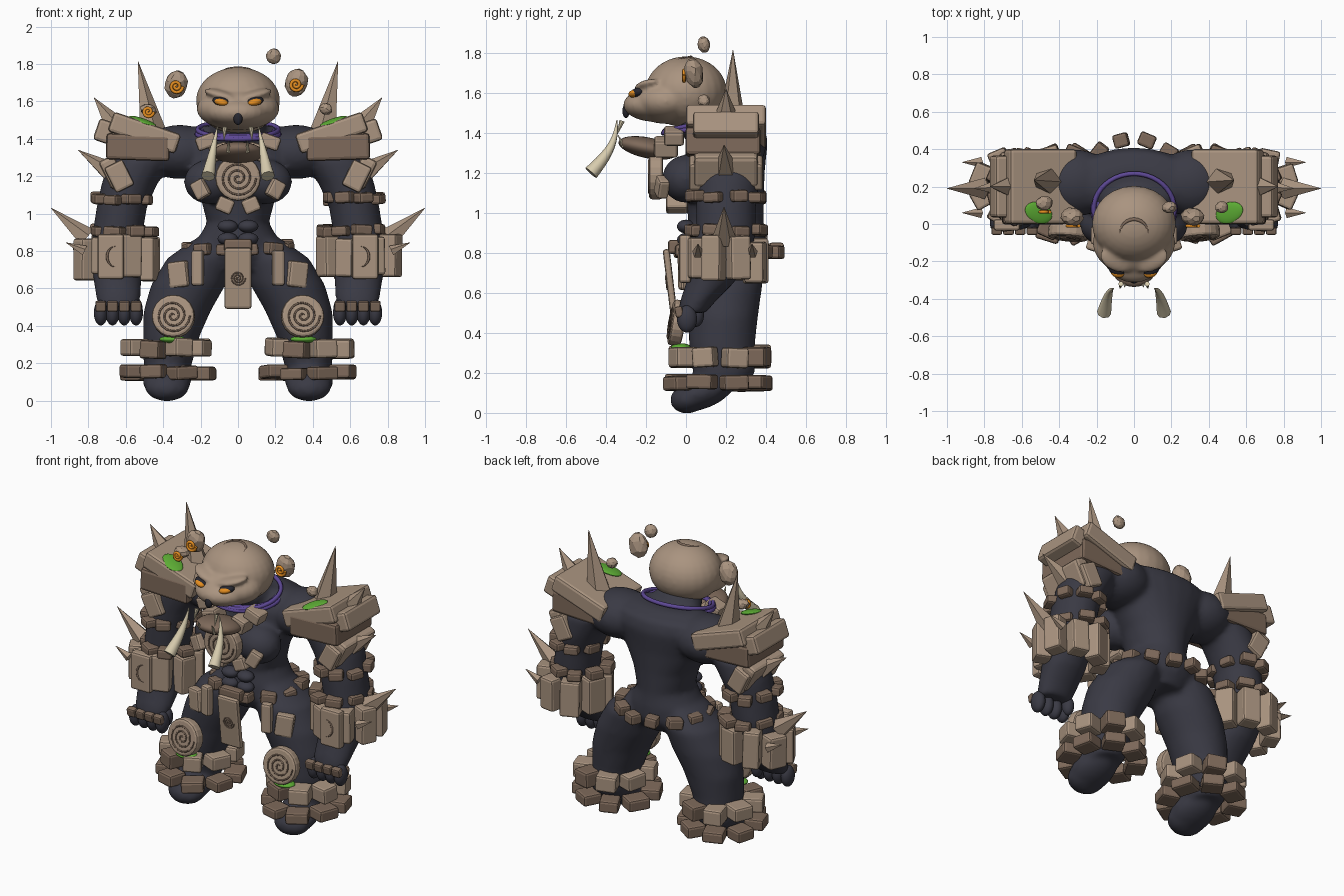
import bpy, bmesh, math, random
from mathutils import Vector, Matrix, Euler

if "Cube" in bpy.data.objects:
    bpy.data.objects.remove(bpy.data.objects["Cube"])

random.seed(4)
PI = math.pi


def mat(name, c):
    m = bpy.data.materials.new(name)
    m.diffuse_color = (*c, 1)
    m.use_nodes = True
    m.node_tree.nodes["Principled BSDF"].inputs["Base Color"].default_value = m.diffuse_color
    return m


STONE = mat("stone", (0.40, 0.295, 0.215))
DARK = mat("dark_stone", (0.21, 0.143, 0.103))
BODY = mat("slate_skin", (0.042, 0.042, 0.058))
ORANGE = mat("orange_glow", (0.78, 0.27, 0.015))
GREEN = mat("moss_green", (0.11, 0.42, 0.035))
PURPLE = mat("purple_rope", (0.11, 0.065, 0.3))
IVORY = mat("ivory", (0.68, 0.6, 0.42))
BLACK = mat("black", (0.02, 0.02, 0.028))


def finish(name, bm, m, smooth=False):
    bmesh.ops.recalc_face_normals(bm, faces=bm.faces)
    me = bpy.data.meshes.new(name)
    for f in bm.faces:
        f.smooth = smooth
    bm.to_mesh(me)
    bm.free()
    me.materials.append(m)
    ob = bpy.data.objects.new(name, me)
    bpy.context.collection.objects.link(ob)
    return ob


def bevel(ob, w, seg=2):
    b = ob.modifiers.new("bevel", "BEVEL")
    b.width, b.segments = w, seg


def xf(c, s, r=(0, 0, 0)):
    return Matrix.LocRotScale(Vector(c), Euler(r), Vector(s))


def box(name, c, s, m, r=(0, 0, 0), bev=0.014):
    bm = bmesh.new()
    bmesh.ops.create_cube(bm, size=1, matrix=Matrix.Diagonal((*s, 1)))
    ob = finish(name, bm, m)
    ob.location, ob.rotation_euler = c, r
    bevel(ob, bev)
    return ob


def add_ball(bm, c, s, r=(0, 0, 0)):
    bmesh.ops.create_uvsphere(bm, u_segments=24, v_segments=16, radius=1, matrix=xf(c, s, r))


def ball(name, c, s, m, r=(0, 0, 0)):
    bm = bmesh.new()
    add_ball(bm, c, s, r)
    return finish(name, bm, m, True)


def add_loft(bm, rings, n=24):
    """Horizontal elliptical rings: x, y, z, rx, ry."""
    loops = [[bm.verts.new((x + rx * math.cos(2 * PI * i / n), y + ry * math.sin(2 * PI * i / n), z))
              for i in range(n)] for x, y, z, rx, ry in rings]
    for a, b in zip(loops, loops[1:]):
        for i in range(n):
            bm.faces.new((a[i], a[(i + 1) % n], b[(i + 1) % n], b[i]))
    bm.faces.new(loops[0][::-1])
    bm.faces.new(loops[-1])


def fuse(ob, voxel, its):
    r = ob.modifiers.new("fuse", "REMESH")
    r.mode, r.voxel_size, r.use_smooth_shade = "VOXEL", voxel, True
    s = ob.modifiers.new("soften", "SMOOTH")
    s.factor, s.iterations = 0.5, its


def spike(name, base, tip, r, m=STONE, n=5):
    base, tip = Vector(base), Vector(tip)
    d = tip - base
    bm = bmesh.new()
    mx = Matrix.Translation((base + tip) / 2) @ d.to_track_quat("Z", "Y").to_matrix().to_4x4()
    bmesh.ops.create_cone(bm, cap_ends=True, segments=n, radius1=r, radius2=0.001, depth=d.length, matrix=mx)
    return finish(name, bm, m)


def wire(name, pts, w, m, radii=None, cyclic=False):
    cu = bpy.data.curves.new(name, "CURVE")
    cu.dimensions, cu.bevel_depth, cu.bevel_resolution, cu.use_fill_caps = "3D", w, 2, True
    sp = cu.splines.new("POLY")
    sp.points.add(len(pts) - 1)
    for i, p in enumerate(pts):
        sp.points[i].co = (*p, 1)
        sp.points[i].radius = radii[i] if radii else 1
    sp.use_cyclic_u = cyclic
    cu.materials.append(m)
    ob = bpy.data.objects.new(name, cu)
    bpy.context.collection.objects.link(ob)
    return ob


def spiral(name, c, R, m, w, turns=3, r=(0, 0, 0)):
    N = 16 * turns
    pts = [(R * i / N * math.cos(2 * PI * i / 16), 0, R * i / N * math.sin(2 * PI * i / 16)) for i in range(2, N + 1)]
    ob = wire(name, pts, w, m)
    ob.location, ob.rotation_euler = c, r


def disc(name, c, R, d, r):
    """Round stone facing -y with a carved spiral."""
    bm = bmesh.new()
    bmesh.ops.create_cone(bm, cap_ends=True, segments=20, radius1=R, radius2=R, depth=d,
                          matrix=Matrix.Rotation(PI / 2, 4, "X"))
    ob = finish(name, bm, STONE)
    ob.location, ob.rotation_euler = c, r
    bevel(ob, 0.015)
    spiral(name + "_spiral", Vector(c) + Euler(r).to_matrix() @ Vector((0, -d / 2, 0)), R * 0.8, DARK, 0.005, 3, r)


def band(name, c, rx, ry, n, s, mats, jz=0.008, tilt=0.07, yaw=0.15):
    """Ring of loose stone blocks around a limb."""
    for i in range(n):
        a = 2 * PI * (i + 0.5) / n - PI / 2
        p = (c[0] + rx * math.cos(a), c[1] + ry * math.sin(a), c[2] + random.uniform(-jz, jz))
        nrm = math.atan2(math.sin(a) / ry, math.cos(a) / rx) + PI / 2
        k = random.uniform(0.88, 1.08)
        box(name, p, (s[0] * k, s[1], s[2] * random.uniform(0.9, 1.08)), mats[i % len(mats)],
            (0, random.uniform(-tilt, tilt), nrm + random.uniform(-yaw, yaw)))


# Fused body: torso, arms, legs
bm = bmesh.new()
add_loft(bm, [(0, .2, .70, .17, .15), (0, .2, .78, .23, .2), (0, .2, .86, .22, .2), (0, .2, .95, .165, .19),
              (0, .195, 1.08, .2, .195), (0, .19, 1.22, .28, .205), (0, .21, 1.36, .35, .2), (0, .22, 1.43, .33, .17),
              (0, .2, 1.47, .22, .1)])
add_ball(bm, (0, .08, 1.45), (.15, .13, .1))
for s in (-1, 1):
    add_ball(bm, (s * .15, 0, 1.17), (.14, .12, .12))
    add_ball(bm, (s * .31, .22, 1.33), (.2, .18, .145))
    add_loft(bm, [(s * .43, .2, 1.36, .1, .12), (s * .52, .21, 1.28, .17, .16), (s * .58, .21, 1.16, .15, .16),
                  (s * .62, .2, 1.04, .135, .15), (s * .64, .2, .92, .135, .15), (s * .65, .18, .78, .14, .15),
                  (s * .645, .12, .65, .13, .12), (s * .64, .06, .56, .12, .09), (s * .64, .03, .5, .11, .07)])
    add_loft(bm, [(s * .14, .2, .86, .1, .14), (s * .2, .2, .76, .18, .19), (s * .265, .19, .62, .2, .19),
                  (s * .325, .185, .48, .18, .175), (s * .357, .18, .34, .15, .165), (s * .375, .19, .2, .13, .155),
                  (s * .38, .17, .12, .11, .12)])
    add_ball(bm, (s * .38, .08, .105), (.13, .17, .085), (.35, 0, 0))
    add_ball(bm, (s * .38, .02, .075), (.12, .1, .075), (.35, 0, 0))
fuse(finish("body", bm, BODY, True), 0.018, 6)

# Head with wide face and soft frowning brows
bm = bmesh.new()
add_ball(bm, (0, 0, 1.605), (.225, .205, .178))
add_ball(bm, (0, -.15, 1.54), (.17, .165, .085))
add_ball(bm, (0, -.1, 1.56), (.222, .17, .115))
for s in (-1, 1):
    add_ball(bm, (s * .09, -.19, 1.635), (.1, .065, .025), (0, -s * .25, s * .4))
fuse(finish("head", bm, STONE, True), 0.011, 8)
ball("mouth", (0, -.3, 1.51), (.024, .018, .036), BLACK)
ball("lower_jaw", (0, -.19, 1.325), (.135, .15, .052), DARK, (-.2, 0, 0))
arc = [PI * (i / 16 * 1.3 - .15) for i in range(17)]
wire("head_crescent", [(.075 * math.cos(a), -.05 + .075 * math.sin(a), 1.6 + .178 * math.sqrt(
    1 - (.075 * math.cos(a) / .225) ** 2 - ((-.05 + .075 * math.sin(a)) / .205) ** 2)) for a in arc],
    0.01, DARK, [max(.2, math.sin(PI * i / 16)) for i in range(17)])

# Purple rope collar
for R, z, t in [(.195, 1.435, .1), (.215, 1.45, .2), (.205, 1.42, .02), (.22, 1.425, .12)]:
    wire("rope_collar", [(R * math.cos(a), .08 + .88 * R * math.sin(a), z + t * R * math.sin(a)) for a in
                         [2 * PI * i / 40 for i in range(40)]], 0.013, PURPLE, cyclic=True)

# Chest ornament and loincloth
disc("chest_disc", (0, -.15, 1.19), .122, .07, (0, 0, 0))
box("loincloth", (0, -.08, .655), (.145, .035, .33), STONE, (.12, 0, 0))
spiral("loincloth_spiral", (0, -.099, .655), .04, DARK, .0035, 3, (.12, 0, 0))
box("belt_buckle", (0, -.06, .83), (.15, .06, .07), DARK)
band("belt_block", (0, .215, .815), .265, .24, 12, (.09, .075, .065), [DARK], .015, .18, .25)

for s in (-1, 1):
    # Abdominals
    for z in (.865, .932):
        ball("abdominal", (s * .055, .0, z), (.054, .045, .034), BODY)

    # Face details
    ball("eye_socket", (s * .092, -.243, 1.6), (.046, .032, .024), BLACK, (0, -s * .2, s * .35))
    ball("eye", (s * .09, -.26, 1.596), (.038, .026, .019), ORANGE, (0, -s * .2, s * .35))
    tusk = [(s * (.16 - .05 * t), -.475 + .13 * t + .035 * math.sin(PI * t), 1.2 + .265 * t)
            for t in [i / 10 for i in range(11)]]
    wire("tusk", tusk, .038, IVORY, [1 - .93 * (i / 10) for i in range(11)])
    spike("upper_tooth", (s * .07, -.32, 1.46), (s * .075, -.345, 1.39), .014, IVORY, 8)
    spike("lower_tooth", (s * .05, -.31, 1.33), (s * .05, -.34, 1.39), .012, IVORY, 8)

    # Chest blocks
    box("collar_block", (s * .17, -.06, 1.385), (.11, .1, .075), STONE, (0, s * .35, 0))
    box("upper_chest_block", (s * .1, -.1, 1.33), (.1, .12, .09), STONE, (0, s * .3, 0))
    box("side_chest_block", (s * .2, -.12, 1.13), (.08, .06, .1), STONE, (0, s * .5, s * .3))
    box("lower_chest_block", (s * .07, -.045, 1.045), (.09, .11, .08), STONE, (0, -s * .4, 0))

    # Hip plates
    box("hip_plate", (s * .215, -.01, .71), (.065, .05, .19), STONE, (0, 0, s * .25))
    box("outer_hip_plate", (s * .315, .03, .675), (.11, .06, .14), STONE, (0, s * .12, s * .4))

    # Shoulder armour, outer side raised
    t = -s * .33
    box("shoulder_plate", (s * .5, .2, 1.432), (.38, .4, .11), STONE, (0, t, 0), .018)
    box("shoulder_underplate", (s * .535, .185, 1.355), (.34, .375, .14), DARK, (0, t * .1, 0), .018)
    box("shoulder_edge_plate", (s * .715, .2, 1.44), (.09, .33, .12), STONE, (0, t, 0), .018)
    box("upper_arm_plate", (s * .67, .2, 1.22), (.09, .32, .17), STONE, (0, -t * 1.4, 0), .02)
    for y in (.05, .35):
        box("upper_arm_side_plate", (s * .635, y, 1.2), (.11, .07, .15), STONE, (0, -t * 1.4, 0))
    spike("tall_spike", (s * .46, .23, 1.44), (s * .535, .235, 1.815), .075)
    spike("shoulder_spike", (s * .64, .2, 1.44), (s * .77, .2, 1.62), .075)
    spike("arm_spike", (s * .68, .2, 1.22), (s * .855, .19, 1.34), .06)
    spike("forearm_spike", (s * .81, .19, .87), (s, .19, 1.03), .06)
    for y in (.06, .33):
        spike("small_forearm_spike", (s * .82, y, .8), (s * .92, y, .845), .03)
    ball("shoulder_moss", (s * .51, .06, 1.494), (.08, .055, .014), GREEN, (0, t, s * .4))

    # Arm bands and bracer
    band("upper_arm_band", (s * .62, .2, 1.08), .13, .165, 8, (.09, .08, .058), [DARK])
    band("elbow_band", (s * .605, .2, .91), .145, .17, 8, (.1, .08, .058), [DARK])
    band("bracer_block", (s * .65, .2, .765), .18, .16, 8, (.115, .1, .22), [STONE], .012, .03)
    box("bracer_front", (s * .68, -.005, .77), (.14, .06, .24), STONE)
    wire("bracer_crescent", [(s * (.655 + .045 * math.sin(a)), -.035, .77 + .055 * math.cos(a))
                             for a in [PI * i / 10 for i in range(11)]], .007, DARK,
         [max(.2, math.sin(PI * i / 10)) for i in range(11)])

    # Fingers, knuckle stones and thumb
    for i in range(4):
        x = s * (.545 + .063 * i)
        ball("finger", (x, .005, .47), (.037, .05, .068), BODY)
        box("knuckle_stone", (x, -.035, .505), (.058, .04, .055), DARK, (.2, 0, 0), .01)
    ball("thumb", (s * .545, .05, .49), (.035, .04, .06), BODY)

    # Legs
    disc("knee_disc", (s * .345, -.045, .45), .115, .065, (-.15, 0, s * .08))
    ball("knee_moss", (s * .35, -.025, .328), (.07, .05, .02), GREEN)
    band("shin_band", (s * .385, .17, .28), .18, .195, 8, (.125, .125, .095), [STONE, STONE, STONE, DARK])
    band("ankle_band", (s * .375, .16, .15), .2, .21, 8, (.13, .12, .07), [DARK])


# Floating rocks
def rock(c, sc, glow=0):
    bm = bmesh.new()
    bmesh.ops.create_icosphere(bm, subdivisions=1, radius=1)
    for v in bm.verts:
        v.co *= random.uniform(1, 1.2)
    bmesh.ops.transform(bm, matrix=xf(c, sc, (.2, .3, .1)), verts=bm.verts)
    bevel(finish("floating_rock", bm, STONE), sc[1] * .25, 1)
    if glow:
        spiral("rock_glow", (c[0], c[1] - sc[1] * 1.0, c[2] - .01), glow, ORANGE, .009, 2)


rock((-.33, .04, 1.69), (.066, .05, .082), .036)
rock((.31, .04, 1.7), (.066, .05, .082), .036)
rock((.19, .09, 1.84), (.046, .035, .046))
rock((-.48, .11, 1.555), (.052, .045, .035), .03)
rock((.47, .09, 1.56), (.04, .035, .035))
